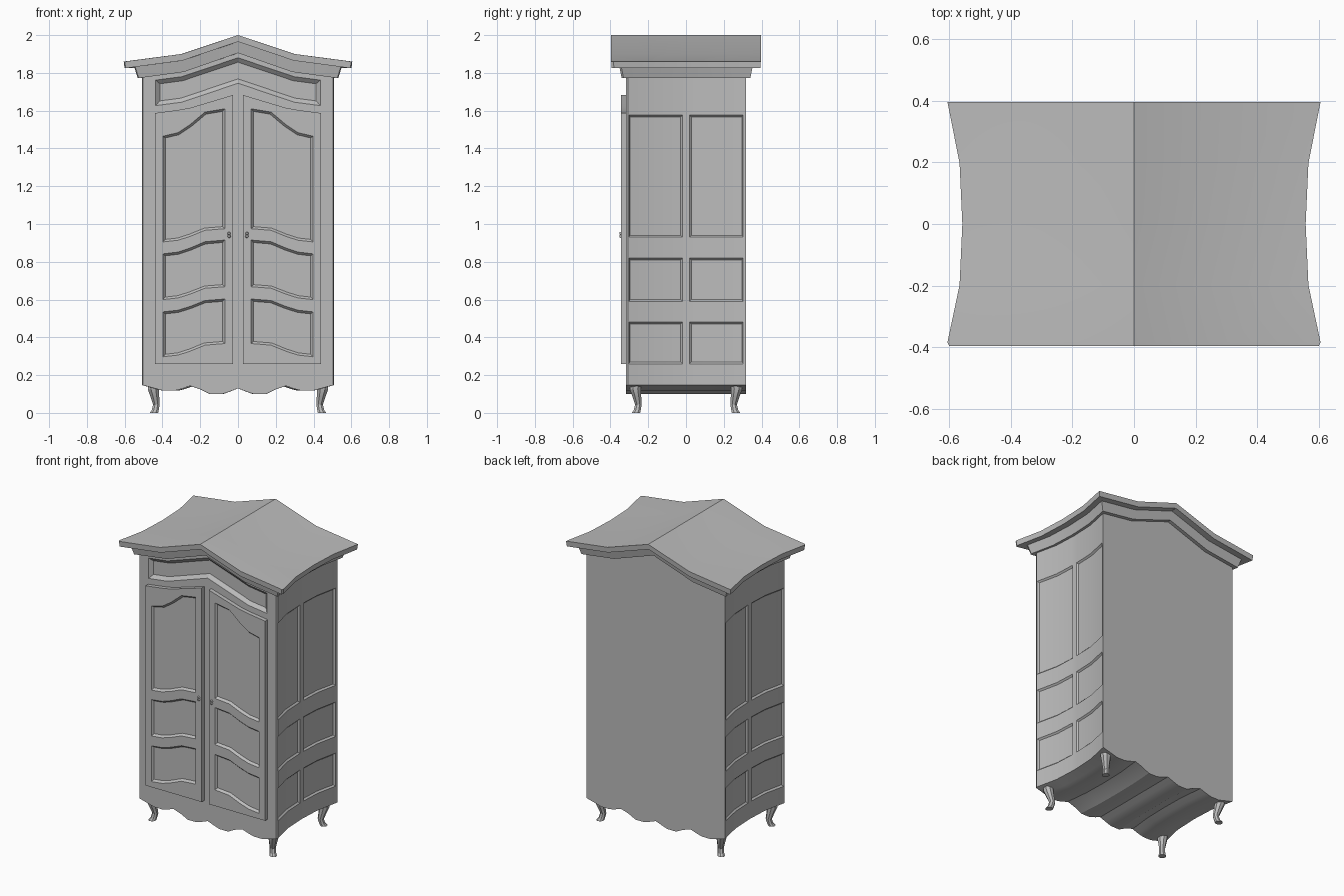
import bpy, bmesh, math
from mathutils import Vector, Matrix

if "Cube" in bpy.data.objects:
    bpy.data.objects.remove(bpy.data.objects["Cube"])

grey = bpy.data.materials.new("grey_wood")
grey.use_nodes = True
COLOUR = (0.5, 0.5, 0.5, 1)
grey.diffuse_color = COLOUR
grey.node_tree.nodes["Principled BSDF"].inputs["Base Color"].default_value = COLOUR


def interp(points, x):
    """Straight-line interpolation through sorted points, clamped at the ends."""
    if x <= points[0][0]:
        return points[0][1]
    for (x0, y0), (x1, y1) in zip(points, points[1:]):
        if x <= x1:
            return y0 + (y1 - y0) * (x - x0) / (x1 - x0)
    return points[-1][1]


def arch(x):
    return interp([(0, 2.0), (0.3, 1.9), (0.605, 1.86)], abs(x))


def below_arch(drop):
    return lambda x: arch(x) - drop


# Plan shape: sides hollow inwards, front corners slightly clipped
PLAN = [(-1, 0.99), (-0.97, 1), (-0.5, 0.935), (0, 0.92), (0.5, 0.935), (1, 1)]


def both_sides(xs):
    return [-x for x in reversed(xs) if x > 0] + xs


def prism(xs, rows, ys):
    """Grid front face with curved rows, drawn back through the depths ys."""
    bm = bmesh.new()
    grid = [[bm.verts.new((x, ys[0], row(x))) for x in xs] for row in rows]
    cells = {}
    for r in range(len(rows) - 1):
        for c in range(len(xs) - 1):
            cells[r, c] = bm.faces.new((grid[r][c], grid[r][c + 1],
                                        grid[r + 1][c + 1], grid[r + 1][c]))
    edges = [e for e in bm.edges if e.is_boundary]
    for y in ys[1:]:
        geom = bmesh.ops.extrude_edge_only(bm, edges=edges)["geom"]
        new = {g for g in geom if isinstance(g, bmesh.types.BMVert)}
        for v in new:
            v.co.y = y
        edges = [e for e in bm.edges if e.verts[0] in new and e.verts[1] in new]
    bmesh.ops.edgeloop_fill(bm, edges=edges)
    bmesh.ops.recalc_face_normals(bm, faces=bm.faces)
    return bm, cells


def hollow(bm, half_depth):
    for v in bm.verts:
        v.co.x *= interp(PLAN, v.co.y / half_depth)
    bm.normal_update()


def sink(bm, faces, width, depth):
    bmesh.ops.inset_region(bm, faces=faces, thickness=width, depth=-depth,
                           use_even_offset=True)


def finish(bm, name):
    mesh = bpy.data.meshes.new(name)
    bm.to_mesh(mesh)
    bm.free()
    mesh.materials.append(grey)
    obj = bpy.data.objects.new(name, mesh)
    bpy.context.collection.objects.link(obj)
    bpy.ops.object.select_all(action="DESELECT")
    obj.select_set(True)
    bpy.context.view_layer.objects.active = obj
    bpy.ops.object.shade_smooth_by_angle(angle=math.radians(22))
    return obj


# Cabinet body with scalloped apron and sunken frieze
DEPTH = 0.317
apron = [(0, 0.13), (0.04, 0.115), (0.085, 0.1), (0.15, 0.1), (0.2, 0.125),
         (0.255, 0.143), (0.3, 0.128), (0.34, 0.118), (0.4, 0.118), (0.508, 0.147)]
xs = both_sides(sorted([p[0] for p in apron] + [0.44]))
rows = [lambda x: interp(apron, abs(x)), below_arch(0.255), below_arch(0.12), below_arch(0.09)]
body, cells = prism(xs, rows, [u * DEPTH for u, s in PLAN])
hollow(body, DEPTH)
sink(body, [f for (r, c), f in cells.items()
            if r == 1 and abs(xs[c] + xs[c + 1]) < 0.88], 0.022, 0.02)

# Six sunken panels on each side
side_rows = [(0.26, 0.48), (0.59, 0.82), (0.93, 1.577)]
side_cols = [(-0.303, -0.018), (0.018, 0.303)]


def side_faces():
    body.normal_update()
    return [f for f in body.faces if abs(f.normal.x) > 0.7 and abs(f.calc_center_median().x) > 0.455]


cuts = [((0, y, 0), (0, 1, 0)) for pair in side_cols for y in pair]
cuts += [((0, 0, z), (0, 0, 1)) for pair in side_rows for z in pair]
for point, normal in cuts:
    faces = side_faces()
    geom = set(faces)
    for f in faces:
        geom.update(f.edges)
        geom.update(f.verts)
    bmesh.ops.bisect_plane(body, geom=list(geom), plane_co=point, plane_no=normal)
panels = []
for f in side_faces():
    mid = f.calc_center_median()
    if any(a < mid.y < b for a, b in side_cols) and any(a < mid.z < b for a, b in side_rows):
        panels.append(f)
sink(body, panels, 0.01, 0.01)
finish(body, "cabinet_body")


# Roof slab and tapered cornice
def cap(name, half_width, half_depth, top, bottom, taper):
    bm, _ = prism(both_sides([0, 0.3, half_width]), [below_arch(bottom), below_arch(top)],
                  [u * half_depth for u, s in PLAN])
    low = [v for v in bm.verts if v.co.z < arch(v.co.x) - (top + bottom) / 2]
    hollow(bm, half_depth)
    for v in low:
        v.co.x *= taper
        v.co.y *= taper
    finish(bm, name)


cap("roof", 0.605, 0.396, 0, 0.035, 0.993)
cap("cornice", 0.55, 0.353, 0.034, 0.095, 0.965)

# Doors with three wavy sunken panels each
wave = [(0.07, 1), (0.175, 0.88), (0.254, 0.42), (0.317, 0.13), (0.397, 0)]
door_xs = [0.026] + [p[0] for p in wave] + [0.44]
door_top = [(0.026, 1.683), (0.27, 1.61), (0.44, 1.587)]
door_levels = [(0.297, 0.07), (0.535, 0.068), (0.6, 0.068), (0.842, 0.073),
               (0.905, 0.07), (1.465, 0.145)]


def wavy(base, rise):
    return lambda x: base + rise * interp(wave, abs(x))


for side, name in ((1, "left"), (-1, "right")):
    rows = [lambda x: 0.26] + [wavy(*level) for level in door_levels]
    rows.append(lambda x: interp(door_top, abs(x)))
    door, cells = prism(sorted(side * x for x in door_xs), rows, [-0.344, -0.31])
    sink(door, [f for (r, c), f in cells.items() if r % 2 and 0 < c < len(wave)], 0.012, 0.014)
    finish(door, name + "_door")

    # Key plate made of two small round studs
    plate = bmesh.new()
    for z in (0.935, 0.95):
        bmesh.ops.create_cone(plate, cap_ends=True, segments=12, radius1=0.009, radius2=0.006,
                              depth=0.01, matrix=Matrix.Translation((side * 0.047, -0.348, z))
                              @ Matrix.Rotation(math.pi / 2, 4, "X"))
    finish(plate, name + "_key_plate")

# Curved legs: height, outward shift, radius
LEG = [(0.165, 0.003, 0.034), (0.125, 0.006, 0.032), (0.085, -0.002, 0.025), (0.045, -0.01, 0.019),
       (0.015, -0.004, 0.02), (0, 0.003, 0.024)]
for sx, side in ((1, "left"), (-1, "right")):
    for sy, end in ((-1, "front"), (1, "back")):
        leg = bmesh.new()
        rings = []
        for z, out, radius in LEG:
            centre = Vector((sx * (0.442 + out), sy * (0.262 + out), z))
            rings.append([leg.verts.new(centre + Vector((radius * math.cos(a), radius * math.sin(a), 0)))
                          for a in (math.pi * (k + 0.5) / 4 for k in range(8))])
        for a, b in zip(rings, rings[1:]):
            for k in range(8):
                leg.faces.new((a[k], a[k - 1], b[k - 1], b[k]))
        leg.faces.new(rings[0])
        leg.faces.new(rings[-1])
        bmesh.ops.recalc_face_normals(leg, faces=leg.faces)
        finish(leg, end + "_" + side + "_leg")
